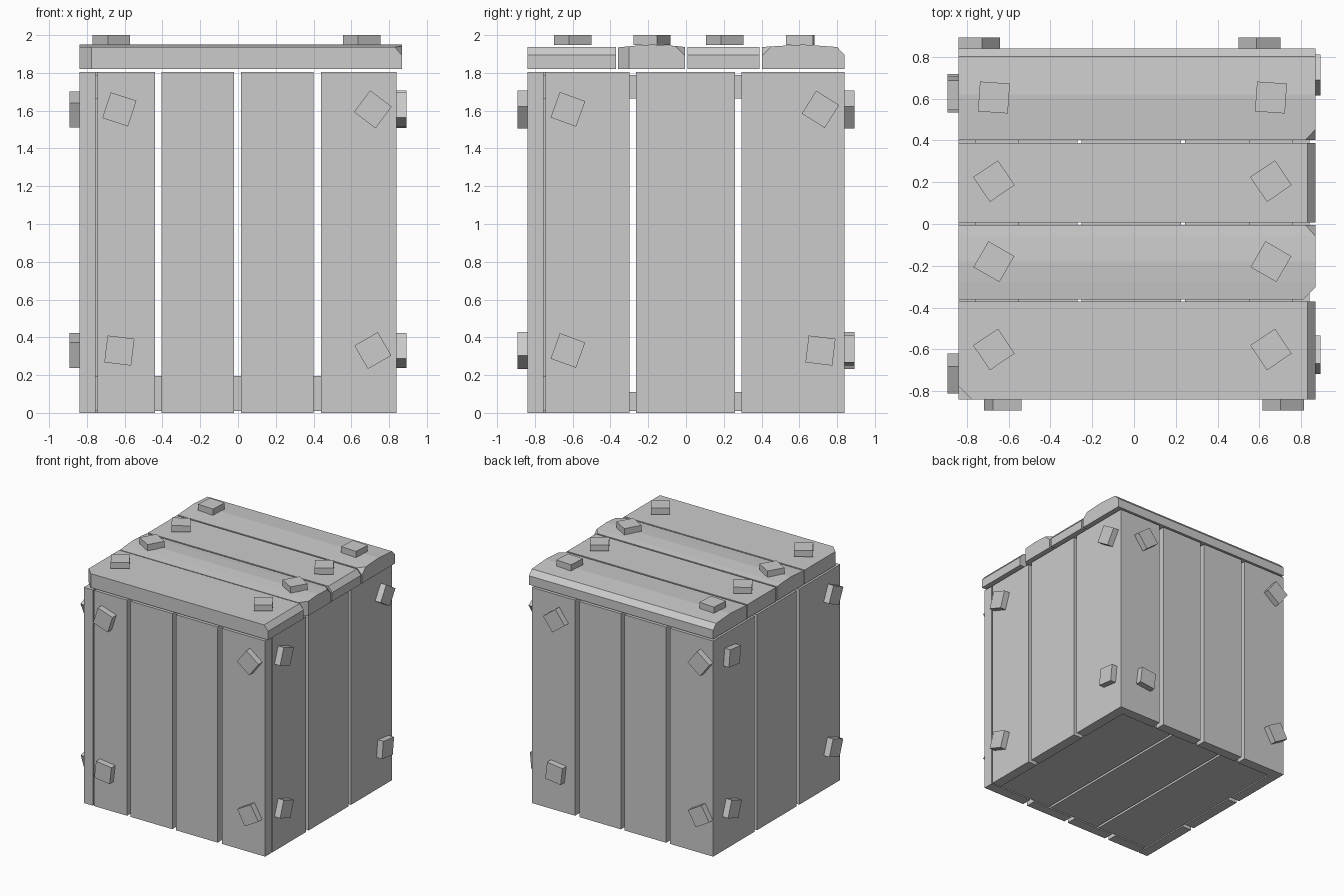
import bpy, bmesh
from math import radians
from mathutils import Matrix, Vector

cube = bpy.data.objects.get("Cube")
if cube:
    bpy.data.objects.remove(cube, do_unlink=True)

GREY = (0.6, 0.6, 0.6, 1)
mat = bpy.data.materials.new("plain_grey")
mat.use_nodes = True
mat.diffuse_color = GREY
mat.node_tree.nodes["Principled BSDF"].inputs["Base Color"].default_value = GREY

H = 0.84            # half width of the box
T = 0.085           # wall thickness
IN = H - T          # inner half width
SLOT = IN - 0.01    # butt joint start, leaving a slit
WALL_TOP = 1.805


def finish(name, bm):
    bmesh.ops.recalc_face_normals(bm, faces=bm.faces)
    mesh = bpy.data.meshes.new(name)
    bm.to_mesh(mesh)
    bm.free()
    mesh.materials.append(mat)
    obj = bpy.data.objects.new(name, mesh)
    bpy.context.collection.objects.link(obj)
    return obj


def prism(name, outline, offset):
    """Extrude a flat outline of 3D points along an offset."""
    bm = bmesh.new()
    face = bm.faces.new([bm.verts.new(p) for p in outline])
    new = bmesh.ops.extrude_face_region(bm, geom=[face])["geom"]
    bmesh.ops.translate(bm, vec=Vector(offset),
                        verts=[v for v in new if isinstance(v, bmesh.types.BMVert)])
    return finish(name, bm)


def upright(name, outline, z0, z1):
    return prism(name, [(x, y, z0) for x, y in outline], (0, 0, z1 - z0))


def box(name, x0, x1, y0, y1, z0, z1):
    return upright(name, [(x0, y0), (x1, y0), (x1, y1), (x0, y1)], z0, z1)


def cut(obj, point, normal):
    """Slice away the corner beyond a plane and cap it."""
    bm = bmesh.new()
    bm.from_mesh(obj.data)
    bmesh.ops.bisect_plane(bm, geom=bm.verts[:] + bm.edges[:] + bm.faces[:],
                           plane_co=point, plane_no=normal, clear_outer=True)
    bmesh.ops.holes_fill(bm, edges=[e for e in bm.edges if e.is_boundary])
    bmesh.ops.recalc_face_normals(bm, faces=bm.faces)
    bm.to_mesh(obj.data)
    bm.free()


# Front and back walls: four upright boards each, back corners mitred
columns = [(-H, -0.44), (-0.405, -0.02), (0.015, 0.4), (0.44, H)]
for i, (a, b) in enumerate(columns):
    box(f"front_board_{i + 1}", max(a, -SLOT), b, -H, -IN, 0, WALL_TOP)
    inner = (max(a, -IN), min(b, IN))
    upright(f"back_board_{i + 1}",
            [(inner[0], IN), (inner[1], IN), (b, H), (a, H)], 0, WALL_TOP)

# Side walls: three upright boards each
columns = [(-H, -0.3), (-0.265, 0.26), (0.295, H)]
for i, (a, b) in enumerate(columns):
    for side, s, start in (("left", 1, -SLOT), ("right", -1, -H)):
        a2 = max(a, start)
        upright(f"{side}_board_{i + 1}",
                [(s * IN, a2), (s * H, a2), (s * H, b), (s * IN, min(b, IN))],
                0, WALL_TOP)

# Floor boards
for i, (a, b) in enumerate([(-IN, -0.27), (-0.25, 0.225), (0.245, IN)]):
    box(f"floor_board_{i + 1}", a, b, -IN, IN, 0.01, 0.11)

# Inner cleats low on front and back, rails high on the sides
for side, s in (("front", -1), ("back", 1)):
    y0, y1 = sorted((s * IN, s * (IN - 0.1)))
    box(f"{side}_floor_cleat", -IN, IN, y0, y1, 0.11, 0.195)
for side, s in (("left", 1), ("right", -1)):
    x0, x1 = sorted((s * IN, s * 0.55))
    box(f"{side}_top_rail", x0, x1, -IN, IN, 1.665, 1.79)

# Lid boards from end profiles, with worn corners sliced off
B, E, R = 1.82, 1.937, 1.95
profiles = [
    [(-H, B), (-0.37, B), (-0.37, E), (-H, E)],
    [(-0.36, B), (-0.005, B), (-0.005, 1.937), (-0.06, 1.943),
     (-0.18, R), (-0.28, 1.943), (-0.36, 1.935)],
    [(0.008, B), (0.388, B), (0.388, E), (0.008, E)],
    [(0.402, B), (H, B), (H, 1.895), (0.8, 1.937), (0.62, R), (0.402, E)],
]
lid = [prism(f"lid_board_{i + 1}", [(-H, y, z) for y, z in p], (H + 0.867, 0, 0))
       for i, p in enumerate(profiles)]
for i in (0, 2):
    cut(lid[i], (0.83, 0, E), (1, 0, 0.85))
cut(lid[0], (-0.775, -H, 0), (-1, -1, 0))
cut(lid[1], (0.81, -0.36, 0), (1, -1, 0))
cut(lid[1], (0.82, -0.005, E), (1, 1, 1))
cut(lid[3], (0.82, 0.402, E), (1, -1, 1))


# Square nail heads
def nail(name, frame, u, v, turn, lift):
    bm = bmesh.new()
    bmesh.ops.create_cube(bm, size=1, matrix=frame
                          @ Matrix.Translation((u, v, lift))
                          @ Matrix.Rotation(radians(turn), 4, 'Z')
                          @ Matrix.Diagonal((0.143, 0.143, 0.052, 1)))
    finish(name, bm)


for row, (y, turn) in enumerate([(-0.6, 34), (-0.18, -30), (0.205, 34), (0.605, -4)]):
    for side, x in (("right", -0.67), ("left", 0.655)):
        nail(f"lid_nail_{side}_{row + 1}", Matrix(), x, y, turn, 1.974)

# Per wall: heading, near and far columns, turns (low pair, then high pair)
walls = {
    "front": (0, -0.628, 0.714, (-7, 30, -18, -37)),
    "left": (90, -0.625, 0.712, (-20, -7, -20, -32)),
    "back": (180, -0.6, 0.74, (-7, 30, 37, -37)),
    "right": (270, -0.625, 0.715, (-20, -20, -7, -25)),
}
for wall, (heading, u0, u1, turns) in walls.items():
    frame = Matrix.Rotation(radians(heading), 4, 'Z') @ Matrix.Rotation(radians(90), 4, 'X')
    spots = [(u, v) for v in (0.33, 1.607) for u in (u0, u1)]
    for i, ((u, v), turn) in enumerate(zip(spots, turns)):
        nail(f"{wall}_nail_{i + 1}", frame, u, v, turn, H + 0.025)
